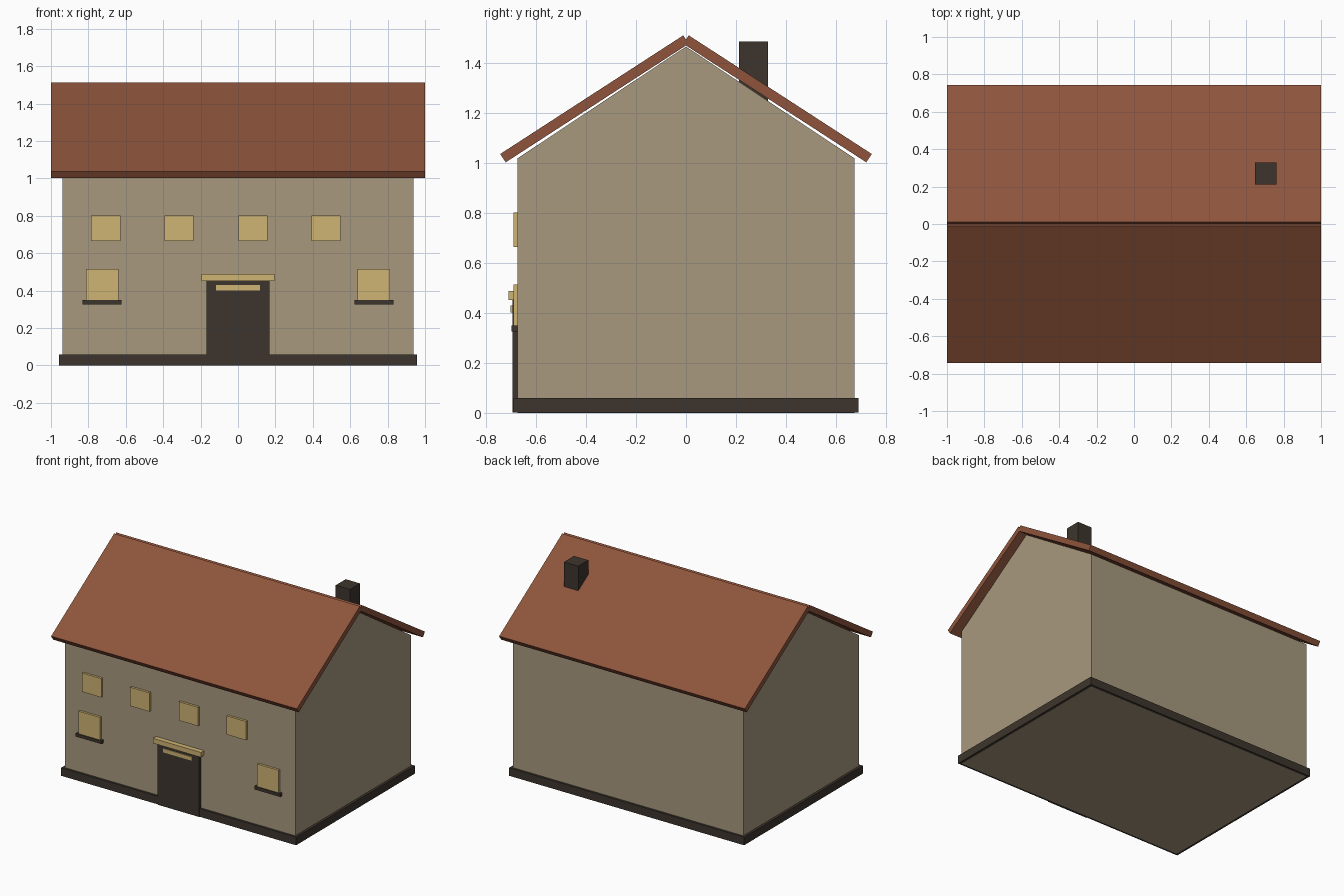
import bpy
import math

cube = bpy.data.objects.get("Cube")
if cube:
    bpy.data.objects.remove(cube, do_unlink=True)


def material(name, hex_code):
    """Flat material from an sRGB hex code, stored as linear values."""
    srgb = [int(hex_code[i:i + 2], 16) / 255 for i in (0, 2, 4)]
    colour = [((c + 0.055) / 1.055) ** 2.4 for c in srgb] + [1]
    mat = bpy.data.materials.new(name)
    mat.use_nodes = True
    mat.diffuse_color = colour
    bsdf = mat.node_tree.nodes["Principled BSDF"]
    bsdf.inputs["Base Color"].default_value = colour
    bsdf.inputs["Roughness"].default_value = 0.9
    return mat


plaster = material("plaster", "A8997F")
tile = material("roof_tile", "8E543C")
dark = material("dark_timber", "3D352D")
glow = material("warm_yellow", "CFB373")


def prism(name, profile, x0, x1, mat):
    """Extrude a (y, z) profile, anticlockwise seen from +x, along x."""
    n = len(profile)
    verts = [(x, y, z) for x in (x0, x1) for y, z in profile]
    faces = [tuple(reversed(range(n))), tuple(range(n, 2 * n))]
    faces += [(i, (i + 1) % n, n + (i + 1) % n, n + i) for i in range(n)]
    mesh = bpy.data.meshes.new(name)
    mesh.from_pydata(verts, [], faces)
    mesh.materials.append(mat)
    obj = bpy.data.objects.new(name, mesh)
    bpy.context.collection.objects.link(obj)
    return obj


def box(name, x, y, z, mat):
    profile = [(y[0], z[0]), (y[1], z[0]), (y[1], z[1]), (y[0], z[1])]
    return prism(name, profile, x[0], x[1], mat)


# Body: walls, gable and plinth
WX, WY, EAVE = 0.938, 0.674, 1.02
box("walls", (-WX, WX), (-WY, WY), (0, EAVE), plaster)
prism("gable", [(-WY, EAVE), (WY, EAVE), (0, 1.467)], -WX, WX, plaster)
box("plinth", (-0.956, 0.956), (-0.69, 0.69), (0.001, 0.06), dark)

# Roof: two tilted slabs meeting at a notched ridge
ridge, eave, thick = (0.011, 1.512), (0.744, 1.037), 0.04
slope = math.atan2(ridge[1] - eave[1], eave[0] - ridge[0])
dy, dz = thick * math.sin(slope), thick * math.cos(slope)
slab = [(ridge[0] - dy, ridge[1] - dz), (eave[0] - dy, eave[1] - dz), eave, ridge]
prism("roof_back", slab, -1, 1, tile)
prism("roof_front", [(-y, z) for y, z in reversed(slab)], -1, 1, tile)

# Chimney on the back slope
box("chimney", (0.647, 0.763), (0.212, 0.328), (1.25, 1.487), dark)

# Upper windows
BACK = -WY + 0.01
for i, x in enumerate((-0.707, -0.316, 0.08, 0.47)):
    box(f"upper_window_{i + 1}", (x - 0.078, x + 0.078), (-0.691, BACK), (0.665, 0.803), glow)

# Lower windows with sills
for side, x in (("right", -0.727), ("left", 0.727)):
    box(f"lower_window_{side}", (x - 0.087, x + 0.087), (-0.691, BACK), (0.345, 0.515), glow)
    box(f"window_sill_{side}", (x - 0.105, x + 0.105), (-0.698, BACK), (0.326, 0.349), dark)

# Door with lintel and sign board
box("door", (-0.169, 0.169), (-0.695, BACK), (0.001, 0.452), dark)
box("door_lintel", (-0.196, 0.196), (-0.71, BACK), (0.452, 0.488), glow)
box("door_strip", (-0.118, 0.118), (-0.702, -0.69), (0.402, 0.43), glow)
